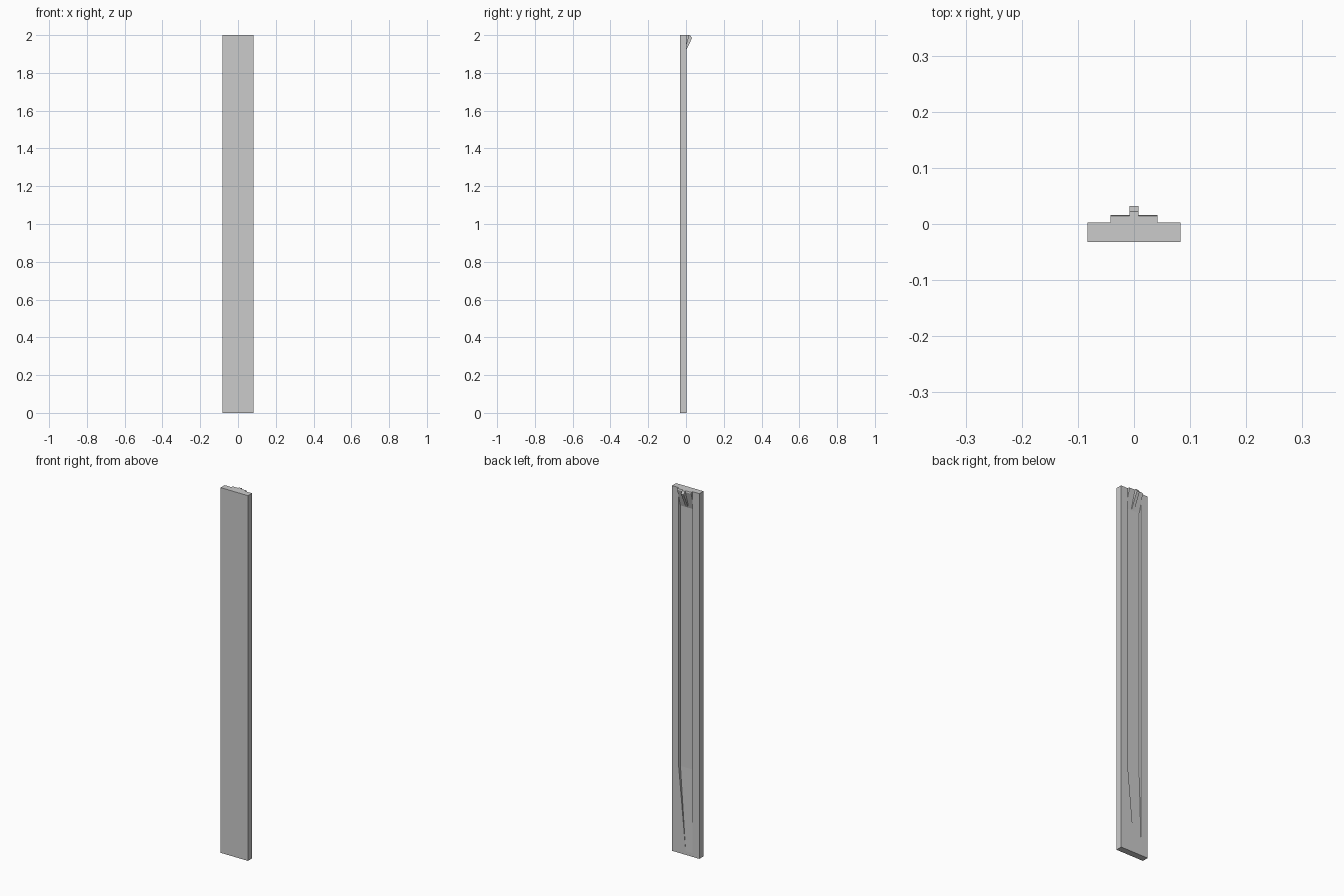
import bpy, bmesh

if "Cube" in bpy.data.objects:
    bpy.data.objects.remove(bpy.data.objects["Cube"])


def hull(name, points):
    """Convex solid around a few corner points."""
    bm = bmesh.new()
    for p in points:
        bm.verts.new(p)
    bmesh.ops.convex_hull(bm, input=bm.verts)
    bmesh.ops.dissolve_limit(bm, angle_limit=0.001, verts=bm.verts, edges=bm.edges)
    bmesh.ops.recalc_face_normals(bm, faces=bm.faces)
    mesh = bpy.data.meshes.new(name)
    bm.to_mesh(mesh)
    bm.free()
    obj = bpy.data.objects.new(name, mesh)
    bpy.context.collection.objects.link(obj)
    return obj


def extruded(name, x0, x1, profile):
    """Side profile of (y, z) points extruded along x."""
    return hull(name, [(x, y, z) for x in (x0, x1) for y, z in profile])


FLOOR, FACE = -0.012, 0.003
HALF = 0.042

# Long flat board
board = extruded("board", -0.083, 0.083,
                 [(-0.032, 0), (FACE, 0), (FACE, 2), (-0.032, 2)])

# Channel in the back, running out to one side near the bottom
sections = [(2.1, -HALF, HALF, FLOOR), (0.47, -HALF, HALF, FLOOR),
            (0.02, -HALF, 0.0, FACE)]
cutter = hull("channel_cutter", [(x, y, z) for z, a, b, f in sections
                                 for x in (a, b) for y in (f, 0.05)])
cutter.hide_render = True
cutter.hide_viewport = True
cut = board.modifiers.new("channel", 'BOOLEAN')
cut.operation = 'DIFFERENCE'
cut.solver = 'EXACT'
cut.object = cutter

# Sloping lip filling the top of the channel
extruded("top_lip", -HALF, HALF,
         [(FLOOR - 0.002, 1.89), (FLOOR - 0.002, 2), (0.014, 2), (0.016, 1.993)])

# Narrow central prong leaning outwards
extruded("centre_prong", -0.008, 0.008,
         [(-0.008, 1.90), (-0.008, 2), (0.022, 2), (0.032, 1.985)])
